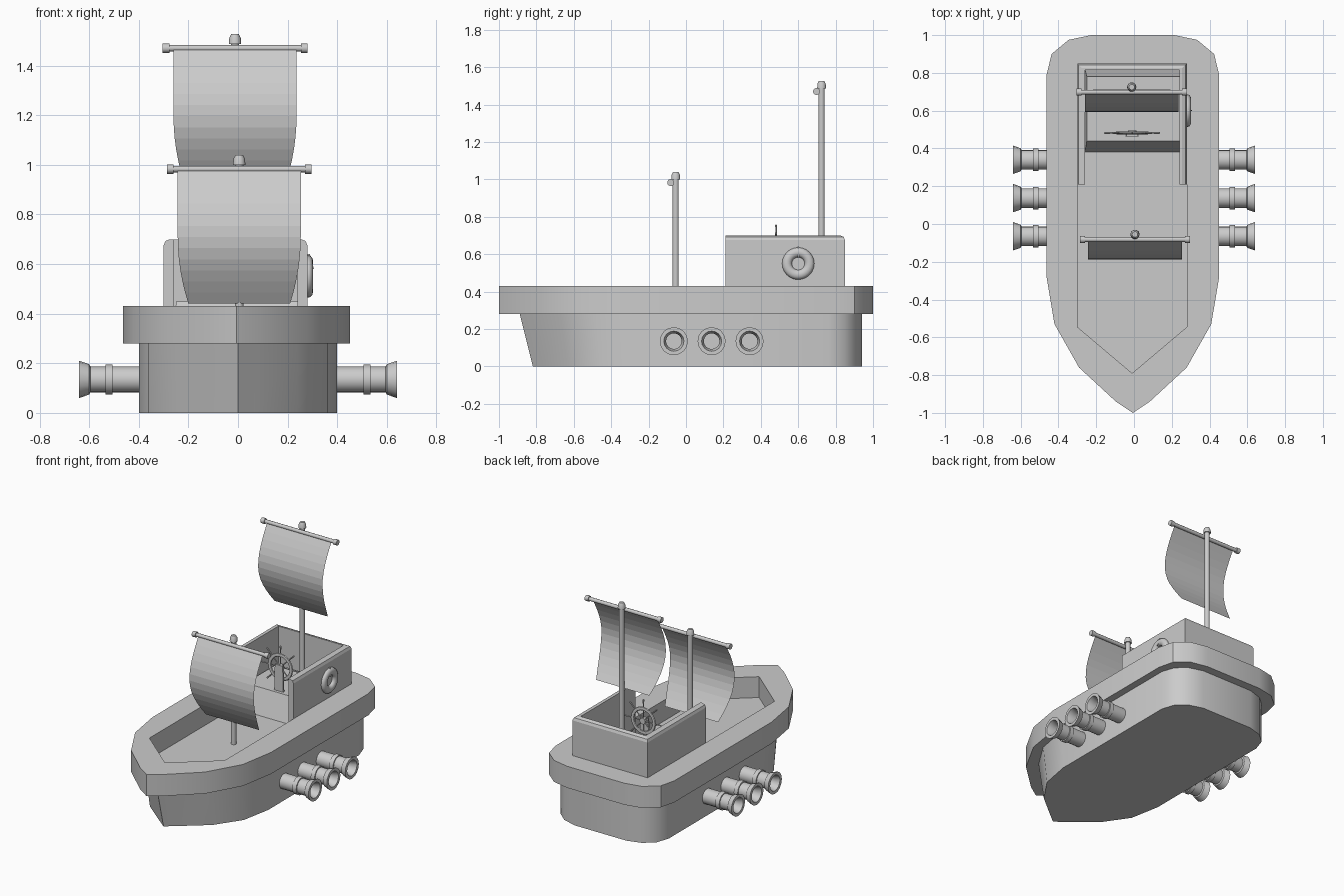
import bpy, bmesh, math
from mathutils import Matrix, Vector

if "Cube" in bpy.data.objects:
    bpy.data.objects.remove(bpy.data.objects["Cube"])


def finish(name, bm, smooth=None, recalc=True):
    if recalc:
        bmesh.ops.recalc_face_normals(bm, faces=bm.faces)
    me = bpy.data.meshes.new(name)
    bm.to_mesh(me)
    bm.free()
    ob = bpy.data.objects.new(name, me)
    bpy.context.collection.objects.link(ob)
    bpy.ops.object.select_all(action='DESELECT')
    bpy.context.view_layer.objects.active = ob
    ob.select_set(True)
    if smooth:
        bpy.ops.object.shade_smooth_by_angle(angle=math.radians(smooth))
    return ob


def mirrored(half, cx=0.0):
    """Closed outline from a half outline; a first point on the axis is shared."""
    left = [(-x, y) for x, y in reversed(half) if x > 0]
    return [(x + cx, y) for x, y in half + left]


def add_walls(bm, low, high, z0, z1):
    a = [bm.verts.new((x, y, z0)) for x, y in low]
    b = [bm.verts.new((x, y, z1)) for x, y in high]
    for i in range(len(a)):
        j = (i + 1) % len(a)
        bm.faces.new((a[i], a[j], b[j], b[i]))
    return a, b


def prism(bm, low, high, z0, z1):
    a, b = add_walls(bm, low, high, z0, z1)
    bm.faces.new(a[::-1])
    bm.faces.new(b)


def rect(x0, x1, y0, y1):
    return [(x0, y0), (x1, y0), (x1, y1), (x0, y1)]


def lathe(bm, profile, origin, axis, n=8, closed=False):
    """Revolve (radius, distance) points about an axis through origin."""
    rot = Vector((0, 0, 1)).rotation_difference(Vector(axis)).to_matrix().to_4x4()
    m = Matrix.Translation(origin) @ rot
    rings = []
    for r, h in profile:
        if r == 0:
            rings.append([bm.verts.new(m @ Vector((0, 0, h)))] * n)
        else:
            rings.append([bm.verts.new(m @ Vector((r * math.cos(math.tau * k / n),
                          r * math.sin(math.tau * k / n), h))) for k in range(n)])
    pairs = list(zip(rings, rings[1:]))
    if closed:
        pairs.append((rings[-1], rings[0]))
    for p, q in pairs:
        for k in range(n):
            j = (k + 1) % n
            bm.faces.new(list(dict.fromkeys((p[k], p[j], q[j], q[k]))))


def torus_profile(major, minor, depth, n=10):
    return [(major + minor * math.cos(math.tau * k / n),
             depth * math.sin(math.tau * k / n)) for k in range(n)]


# Lower hull with a raked stem; its top is the deck floor
hull_half = [(0, -.89), (.07, -.83), (.24, -.68), (.36, -.49), (.40, -.26),
             (.40, .76), (.37, .85), (.30, .91), (.20, .94)]
top = mirrored(hull_half)
bottom = [(x, y * .92 if y < 0 else y) for x, y in top]
bm = bmesh.new()
prism(bm, bottom, top, 0, .285)
finish("hull", bm, 35)

# Bulwark ring around the deck well
rim = mirrored([(0, -1), (.09, -.94), (.285, -.76), (.415, -.53), (.457, -.28),
                (.457, .79), (.43, .90), (.34, .975), (.22, 1)], -.006)
well = mirrored([(0, -.79), (.29, -.545), (.29, .85)], -.01)
bm = bmesh.new()
loops = [add_walls(bm, o, o, .28, .43) for o in (rim, well)]
for level in (0, 1):
    edges = []
    for lp in loops:
        v = lp[level]
        edges += [bm.edges.get((v[i], v[(i + 1) % len(v)])) for i in range(len(v))]
    bmesh.ops.triangle_fill(bm, edges=edges, use_beauty=True)
finish("bulwark", bm, 35)

# Open cabin: U-shaped wall with rounded outer top edges
u = [(-.30, .21), (-.26, .21), (-.26, .815), (.24, .815),
     (.24, .21), (.28, .21), (.28, .85), (-.30, .85)]
bm = bmesh.new()
prism(bm, u, u, .28, .70)
bm.normal_update()
outer = [e for e in bm.edges if all(v.co.z > .69 for v in e.verts) and
         (all(v.co.y > .84 for v in e.verts) or
          all(v.co.x > .27 for v in e.verts) or all(v.co.x < -.29 for v in e.verts))]
bmesh.ops.bevel(bm, geom=outer, offset=.025, segments=2, profile=.5, affect='EDGES')
finish("cabin_wall", bm)

# Raised helm platform with sloping edges
bm = bmesh.new()
prism(bm, rect(-.26, .24, .38, .82), rect(-.25, .24, .44, .78), .28, .45)
finish("helm_platform", bm)

# Masts, yards and billowing sails
for tag, cx, my, base, dz in (("front", .005, -.055, .28, 0), ("rear", -.012, .725, .45, .487)):
    tip = 1.04 + dz
    bm = bmesh.new()
    lathe(bm, [(0, base), (.017, base), (.017, tip - .04), (.025, tip - .04),
               (.023, tip - .015), (.015, tip), (0, tip)], (cx, my, 0), (0, 0, 1), 10)
    finish(tag + "_mast", bm, 40)
    bm = bmesh.new()
    half = [(.013, .265), (.019, .265), (.019, .292), (0, .292)]
    lathe(bm, [(r, -h) for r, h in reversed(half)] + half,
          (cx, my - .027, .983 + dz), (1, 0, 0), 10)
    finish(tag + "_yard", bm, 40)
    bm = bmesh.new()
    rows, n = [], 12
    for i in range(n + 1):
        t = i / n
        w = .248 - .043 * max(0, 2 * t - 1) ** 2
        y = my - .035 + .022 * t - .108 * math.sin(math.pi * t)
        z = .978 - .538 * t + dz
        rows.append([bm.verts.new((cx + s * w, y, z)) for s in (-1, 1)])
    for a, b in zip(rows, rows[1:]):
        bm.faces.new((a[0], b[0], b[1], a[1]))
    finish(tag + "_sail", bm, recalc=False)

# Steering wheel on its stand
hub = Vector((-.01, .482, .61))
bm = bmesh.new()
lathe(bm, torus_profile(.083, .013, .007, 8), hub, (0, 1, 0), 20, True)
lathe(bm, [(0, -.012), (.022, -.012), (.022, .012), (0, .012)], hub, (0, 1, 0), 10)
for k in range(4):
    a = math.pi * k / 4
    lathe(bm, [(0, -.15), (.006, -.145), (.004, -.095), (.004, .095), (.006, .145), (0, .15)],
          hub, (math.cos(a), 0, math.sin(a)), 6)
finish("steering_wheel", bm, 40)
bm = bmesh.new()
prism(bm, rect(-.045, .025, .462, .474), rect(-.04, .02, .462, .474), .43, .63)
finish("wheel_stand", bm)

# Life ring hung on the right cabin wall
bm = bmesh.new()
lathe(bm, torus_profile(.06, .026, .021, 12), (.282, .60, .55), (1, 0, 0), 24, True)
finish("life_ring", bm, 60)
bm = bmesh.new()
prism(bm, rect(.275, .306, .597, .603), rect(.275, .29, .597, .603), .58, .64)
finish("ring_hook", bm)

# Three cannons on each side, hollow at the muzzle
barrel = [(0, .34), (.052, .34), (.052, .505), (.060, .505), (.060, .535), (.052, .535),
          (.052, .595), (.061, .60), (.075, .64), (.054, .64), (.042, .60), (.042, .50), (0, .50)]
for side, tag in ((1, "right"), (-1, "left")):
    for i, y in enumerate((-.065, .137, .34)):
        bm = bmesh.new()
        lathe(bm, barrel, (0, y, .135), (side, 0, .0), 16)
        finish(f"{tag}_cannon_{i + 1}", bm, 35)
